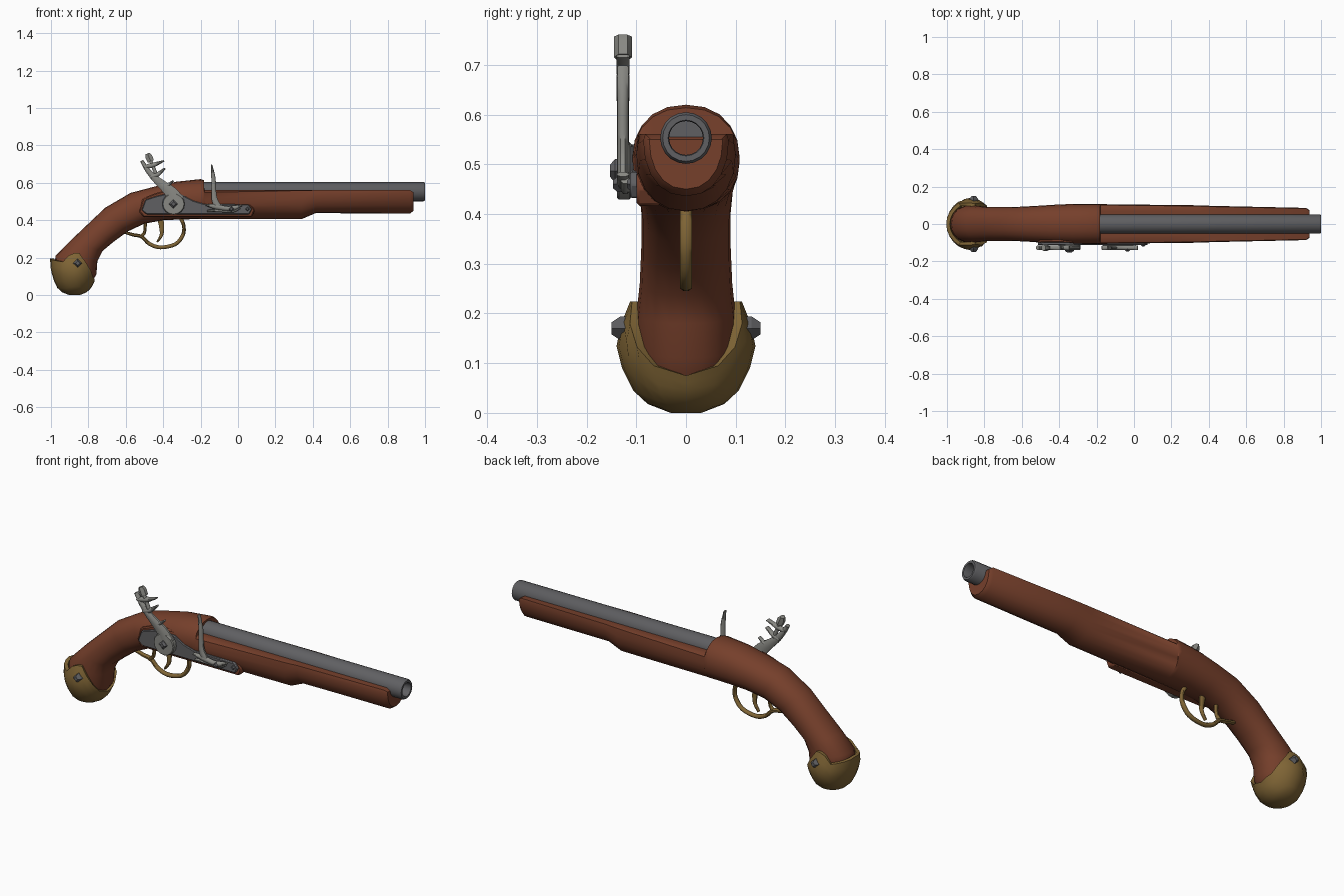
import bpy, bmesh, math
from mathutils import Vector

if "Cube" in bpy.data.objects:
    bpy.data.objects.remove(bpy.data.objects["Cube"])


def material(name, rgb):
    m = bpy.data.materials.new(name)
    m.diffuse_color = (*rgb, 1)
    m.use_nodes = True
    m.node_tree.nodes["Principled BSDF"].inputs["Base Color"].default_value = m.diffuse_color
    return m


WOOD = material("walnut wood", (0.18, 0.05, 0.024))
BRASS = material("brass", (0.215, 0.13, 0.036))
DARK = material("dark steel", (0.115, 0.115, 0.122))
LIGHT = material("light steel", (0.25, 0.25, 0.23))


def finish(bm, name, mat, angle=35, bevel=0):
    bmesh.ops.recalc_face_normals(bm, faces=bm.faces)
    me = bpy.data.meshes.new(name)
    bm.to_mesh(me)
    bm.free()
    me.materials.append(mat)
    ob = bpy.data.objects.new(name, me)
    bpy.context.collection.objects.link(ob)
    if bevel:
        b = ob.modifiers.new("bevel", 'BEVEL')
        b.width, b.segments, b.limit_method = bevel, 1, 'ANGLE'
    bpy.ops.object.select_all(action='DESELECT')
    ob.select_set(True)
    bpy.context.view_layer.objects.active = ob
    bpy.ops.object.shade_smooth_by_angle(angle=math.radians(angle))
    return ob


def loft(name, rings, mat, angle=35):
    """Skin a list of equal-length closed rings and cap both ends."""
    bm = bmesh.new()
    vs = [[bm.verts.new(p) for p in r] for r in rings]
    n = len(rings[0])
    for a, b in zip(vs, vs[1:]):
        for i in range(n):
            bm.faces.new((a[i], a[(i + 1) % n], b[(i + 1) % n], b[i]))
    bm.faces.new(vs[0])
    bm.faces.new(vs[-1])
    return finish(bm, name, mat, angle)


def plate(name, pts, y0, y1, mat, bevel=0.004):
    """Side-view outline extruded across y."""
    bm = bmesh.new()
    f = bm.faces.new([bm.verts.new((x, y0, z)) for x, z in pts])
    ext = bmesh.ops.extrude_face_region(bm, geom=[f])
    bmesh.ops.translate(bm, vec=(0, y1 - y0, 0),
                        verts=[v for v in ext["geom"] if isinstance(v, bmesh.types.BMVert)])
    return finish(bm, name, mat, 35, bevel)


def sweep(name, pts, ry, mat, y=0.0, n=8, steps=4):
    """Smooth rod through (x, z, radius) points, half width ry across y."""
    P = [Vector(p) for p in pts]
    P = [2 * P[0] - P[1]] + P + [2 * P[-1] - P[-2]]
    path = []
    for i in range(1, len(P) - 2):
        a, b, c, d = P[i - 1:i + 3]
        for s in range(steps):
            t = s / steps
            path.append(0.5 * (2 * b + (c - a) * t + (2 * a - 5 * b + 4 * c - d) * t * t
                               + (3 * b - a - 3 * c + d) * t ** 3))
    path.append(P[-2])
    rings = []
    for i, p in enumerate(path):
        q = path[min(i + 1, len(path) - 1)] - path[max(i - 1, 0)]
        d = Vector((q.x, q.y)).normalized()
        ring = []
        for k in range(n):
            a = 2 * math.pi * (k + 0.5) / n
            o = p.z * math.cos(a)
            ring.append((p.x - d.y * o, y + ry * math.sin(a), p.y + d.x * o))
        rings.append(ring)
    return loft(name, rings, mat, 50)


def stud(name, x, z, y0, y1, r, mat, n=4):
    """Faceted screw head pointing along y."""
    ym = y0 + (y1 - y0) * 0.55
    rings = [[(x + s * math.cos(2 * math.pi * k / n), yy, z + s * math.sin(2 * math.pi * k / n))
              for k in range(n)] for yy, s in ((y0, r), (ym, r), (y1, r * 0.5))]
    return loft(name, rings, mat, 20)


# Stock: top point, bottom point, half width, height limit (barrel bed)
sections = [
    (-0.95, 0.09, -0.79, 0.06, 0.08, 1), (-0.982, 0.16, -0.757, 0.11, 0.1, 1),
    (-0.975, 0.21, -0.752, 0.18, 0.1, 1), (-0.90, 0.287, -0.725, 0.235, 0.093, 1),
    (-0.805, 0.377, -0.665, 0.285, 0.09, 1), (-0.71, 0.467, -0.59, 0.34, 0.09, 1),
    (-0.575, 0.546, -0.5, 0.382, 0.096, 1), (-0.446, 0.58, -0.4, 0.4, 0.103, 1),
    (-0.33, 0.606, -0.3, 0.405, 0.108, 1), (-0.2, 0.62, -0.2, 0.406, 0.108, 1),
    (-0.182, 0.614, -0.182, 0.406, 0.108, 1), (-0.18, 0.62, -0.18, 0.406, 0.106, 0.561),
    (0.34, 0.635, 0.34, 0.406, 0.1, 0.561), (0.415, 0.645, 0.415, 0.438, 0.097, 0.561),
    (0.92, 0.66, 0.92, 0.436, 0.086, 0.561), (0.938, 0.65, 0.938, 0.45, 0.074, 0.55)]
N = 20
rings = []
for tx, tz, bx, bz, hw, lim in sections:
    ring = []
    for k in range(N):
        a = 2 * math.pi * k / N
        c, s = math.cos(a), math.sin(a)
        c = math.copysign(abs(c) ** 0.93, c)
        s = math.copysign(abs(s) ** 0.9, s)
        ring.append(((tx + bx) / 2 + c * (tx - bx) / 2, hw * s,
                     min(lim, (tz + bz) / 2 + c * (tz - bz) / 2)))
    rings.append(ring)
loft("stock", rings, WOOD, 40)

# Barrel with open bore
barrel = [(-0.19, 0.052), (0.992, 0.052), (1.0, 0.047), (1.0, 0.036), (0.995, 0.034), (0.93, 0.034)]
loft("barrel", [[(x, r * math.cos(2 * math.pi * k / 20), 0.553 + r * math.sin(2 * math.pi * k / 20))
                 for k in range(20)] for x, r in barrel], DARK)


def lerp(table, x):
    for (a, u), (b, v) in zip(table, table[1:]):
        if x <= b:
            return u + (v - u) * (x - a) / (b - a)
    return table[-1][1]


# Butt cap: rounded cup whose rim rises into an ear on each side
rim = [(0, 0.195), (60, 0.178), (80, 0.224), (108, 0.224), (128, 0.15), (150, 0.095), (180, 0.075)]
swell = [(0, 0.22), (0.012, 0.5), (0.04, 0.74), (0.09, 0.92), (0.135, 1.0), (0.18, 0.93), (0.225, 0.8)]
rings = []
for f, inset in ((0, 1), (0.08, 1), (0.2, 1), (0.4, 1), (0.6, 1), (0.8, 1), (1, 1), (1, 0.85), (0.6, 0.8)):
    ring = []
    for k in range(24):
        deg = k * 15
        z = f * lerp(rim, min(deg, 360 - deg))
        a = math.radians(deg)
        r = lerp(swell, z) * inset
        rear = 0.125 * (1 + max(0, math.cos(a)) * max(0, z - 0.13) * 2.5)
        ring.append((-0.875 - rear * r * math.cos(a), 0.14 * r * math.sin(a), z))
    rings.append(ring)
loft("butt_cap", rings, BRASS, 40)
for side, label in ((-1, "left"), (1, "right")):
    stud("cap_screw_" + label, -0.857, 0.17, side * 0.11, side * 0.15, 0.024, DARK)

# Lock plate on a raised wooden panel
outline = [(-0.515, 0.455), (-0.495, 0.51), (-0.44, 0.528), (-0.39, 0.54), (-0.3, 0.537), (-0.24, 0.505),
           (-0.18, 0.487), (0.055, 0.485), (0.075, 0.46), (0.06, 0.432), (-0.49, 0.432)]
plate("lock_panel", [(-0.22 + (x + 0.22) * 1.05, 0.483 + (z - 0.483) * 1.3) for x, z in outline],
      -0.1, -0.05, WOOD, 0.006)
plate("lock_plate", outline, -0.113, -0.08, DARK)

# Hammer: round base, curved neck, rear spur, jaws and jaw screw
HY = -0.127
plate("hammer_base", [(-0.345 + 0.06 * math.cos(math.pi * k / 8), 0.487 + 0.058 * math.sin(math.pi * k / 8))
                      for k in range(16)], -0.139, -0.11, LIGHT)
sweep("hammer_neck", [(-0.33, 0.5, 0.05), (-0.36, 0.55, 0.036), (-0.405, 0.59, 0.026), (-0.445, 0.625, 0.02),
                      (-0.485, 0.67, 0.014), (-0.515, 0.718, 0.01)], 0.013, LIGHT, HY)
sweep("lower_jaw", [(-0.47, 0.632, 0.012), (-0.43, 0.645, 0.013), (-0.39, 0.678, 0.005)], 0.014, LIGHT, HY)
sweep("upper_jaw", [(-0.505, 0.685, 0.01), (-0.455, 0.695, 0.014), (-0.395, 0.718, 0.004)], 0.014, LIGHT, HY)
sweep("neck_hook", [(-0.40, 0.58, 0.014), (-0.37, 0.592, 0.01), (-0.345, 0.612, 0.004)], 0.012, LIGHT, HY)
sweep("jaw_screw", [(-0.435, 0.64, 0.01), (-0.47, 0.725, 0.01)], 0.01, LIGHT, HY, steps=1)
sweep("jaw_screw_head", [(-0.466, 0.715, 0.02), (-0.478, 0.742, 0.022), (-0.484, 0.757, 0.012)],
      0.018, LIGHT, HY, 6, 1)
stud("hammer_screw", -0.345, 0.487, -0.13, -0.153, 0.024, DARK)

# Frizzen, its foot and its spring
sweep("frizzen_blade", [(-0.142, 0.698, 0.004), (-0.132, 0.63, 0.012), (-0.13, 0.56, 0.014),
                        (-0.125, 0.51, 0.017), (-0.105, 0.468, 0.02)], 0.012, LIGHT, HY)
sweep("frizzen_foot", [(-0.172, 0.482, 0.005), (-0.12, 0.473, 0.015), (-0.06, 0.463, 0.013),
                       (-0.025, 0.465, 0.014), (0.02, 0.48, 0.005)], 0.013, LIGHT, HY)
sweep("frizzen_spring", [(-0.165, 0.45, 0.006), (-0.1, 0.452, 0.009), (-0.03, 0.452, 0.012),
                         (0.01, 0.468, 0.008)], 0.01, LIGHT, -0.122)
stud("frizzen_screw", -0.035, 0.46, -0.125, -0.147, 0.016, DARK)
stud("plate_screw", 0.05, 0.46, -0.1, -0.119, 0.014, DARK)

# Trigger guard and trigger
sweep("trigger_guard", [(-0.605, 0.335, 0.008), (-0.56, 0.322, 0.01), (-0.515, 0.312, 0.01),
                        (-0.475, 0.275, 0.011), (-0.415, 0.255, 0.011), (-0.335, 0.272, 0.011),
                        (-0.295, 0.32, 0.011), (-0.29, 0.37, 0.01), (-0.31, 0.42, 0.012)], 0.013, BRASS)
sweep("guard_brace", [(-0.525, 0.308, 0.01), (-0.5, 0.335, 0.009), (-0.495, 0.395, 0.009)], 0.011, BRASS)
sweep("trigger", [(-0.415, 0.41, 0.018), (-0.408, 0.36, 0.014), (-0.41, 0.32, 0.01),
                  (-0.432, 0.283, 0.005)], 0.01, BRASS)
